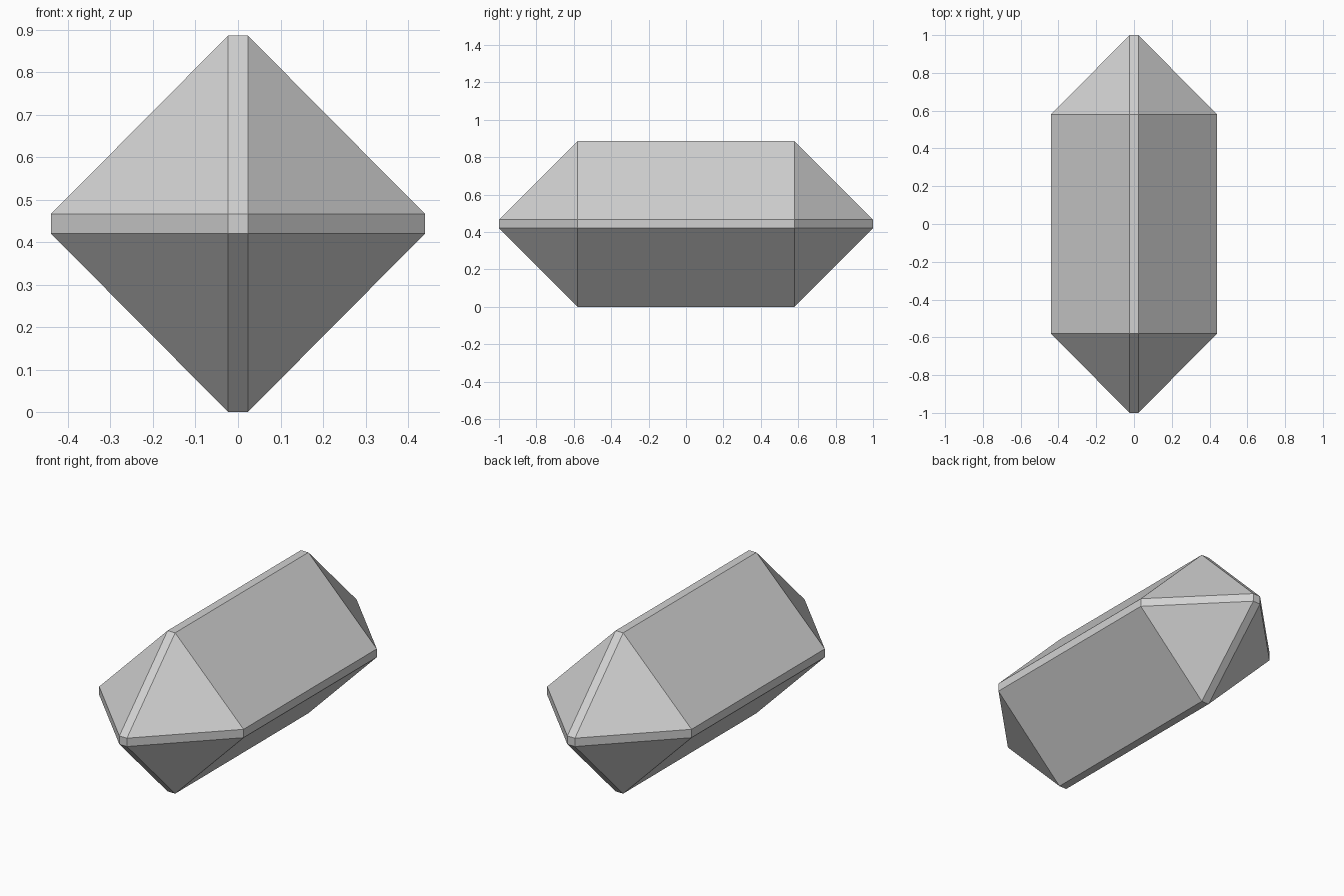
import bpy
import bmesh
import math
from itertools import product

if "Cube" in bpy.data.objects:
    bpy.data.objects.remove(bpy.data.objects["Cube"], do_unlink=True)

RADIUS = 0.443     # half width and half height
BEVEL = 0.023      # half width of the narrow edge strips
SHOULDER = 0.58    # where the long body meets the pointed ends
TIP = 1.0

# Plain grey stone
grey = bpy.data.materials.new("light_grey")
grey.use_nodes = True
colour = (0.64, 0.64, 0.64, 1)
grey.diffuse_color = colour
grey.node_tree.nodes["Principled BSDF"].inputs["Base Color"].default_value = colour

# Corner points in one octant, mirrored to all eight
octant = [
    (RADIUS - 0.003, SHOULDER, BEVEL),   # side ridge
    (BEVEL, SHOULDER, RADIUS),           # top ridge
    (BEVEL, TIP, BEVEL),                 # end tip
]
bm = bmesh.new()
for sx, sy, sz in product((-1, 1), repeat=3):
    for x, y, z in octant:
        bm.verts.new((sx * x, sy * y, sz * z + RADIUS))

# Wrap the points in a shell and merge coplanar triangles
bmesh.ops.convex_hull(bm, input=bm.verts[:])
bmesh.ops.dissolve_limit(bm, angle_limit=math.radians(2),
                         verts=bm.verts[:], edges=bm.edges[:])
bmesh.ops.recalc_face_normals(bm, faces=bm.faces[:])

mesh = bpy.data.meshes.new("crystal")
bm.to_mesh(mesh)
bm.free()
mesh.materials.append(grey)
crystal = bpy.data.objects.new("crystal", mesh)
bpy.context.collection.objects.link(crystal)
